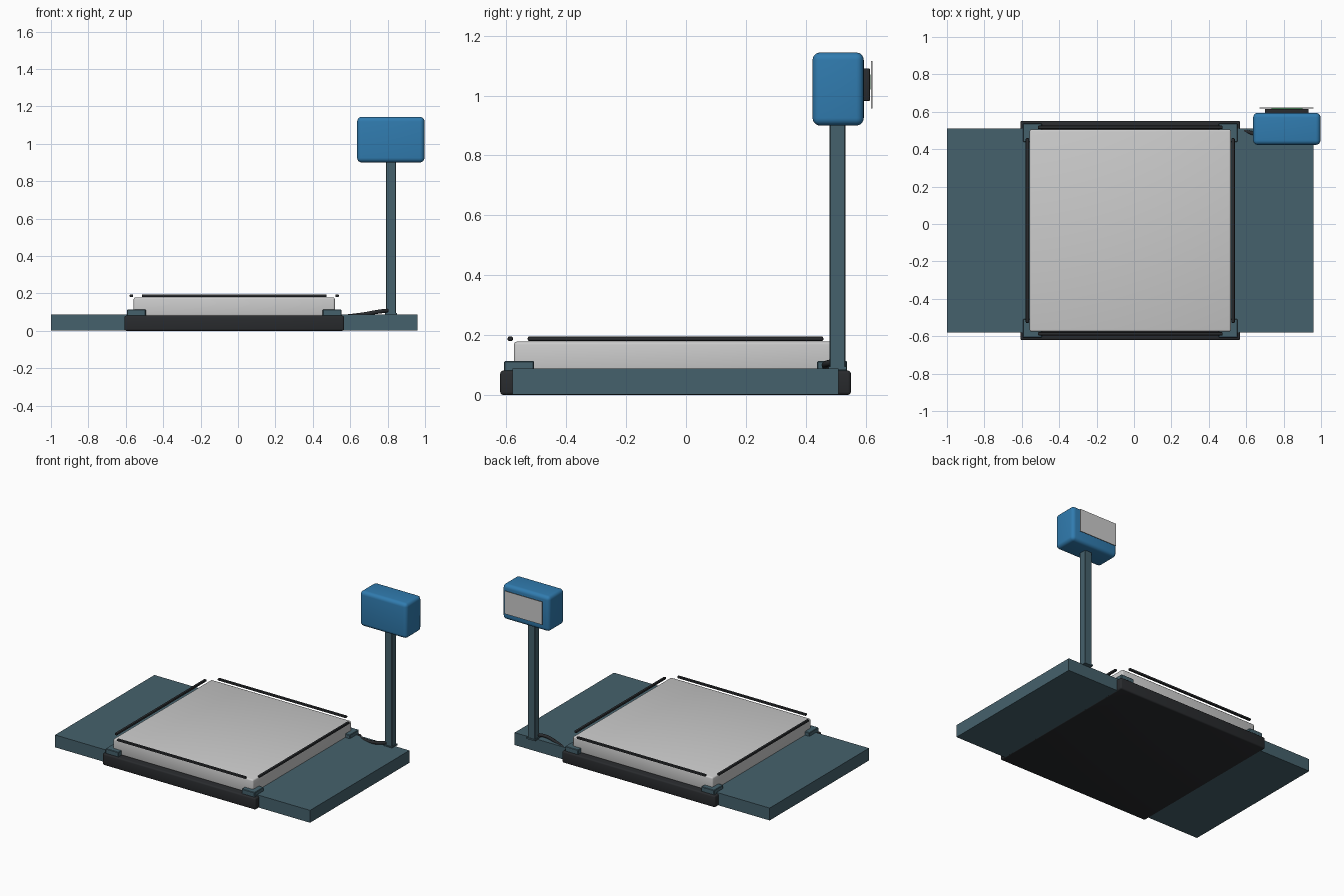
import bpy
from math import radians

if "Cube" in bpy.data.objects:
    bpy.data.objects.remove(bpy.data.objects["Cube"])


def material(name, rgb):
    m = bpy.data.materials.new(name)
    m.diffuse_color = (*rgb, 1)
    m.use_nodes = True
    m.node_tree.nodes["Principled BSDF"].inputs["Base Color"].default_value = m.diffuse_color
    return m


SLATE = material("slate_paint", (0.06, 0.12, 0.15))
BLACK = material("black_rubber", (0.022, 0.024, 0.027))
BLUE = material("blue_plastic", (0.03, 0.2, 0.43))
GREEN = material("green_display", (0.05, 0.4, 0.1))

CX, CY = -0.02, -0.035  # middle of the weighing platform


def box(name, x, y, z, mat=None, bevel=0, segments=3):
    """Box from (min, max) ranges, optionally with rounded edges."""
    r = (x, y, z)
    bpy.ops.mesh.primitive_cube_add(size=1, location=[(a + b) / 2 for a, b in r])
    ob = bpy.context.object
    ob.name = name
    ob.scale = [b - a for a, b in r]
    bpy.ops.object.transform_apply(location=False, rotation=False, scale=True)
    if mat:
        ob.data.materials.append(mat)
    if bevel:
        mod = ob.modifiers.new("rounding", 'BEVEL')
        mod.width = bevel
        mod.segments = segments
        bpy.ops.object.modifier_apply(modifier=mod.name)
        bpy.ops.object.shade_smooth_by_angle(angle=radians(35))
    return ob


def around(c, half):
    return (c - half, c + half)


# Base frame and the slabs on both sides
box("base_frame", around(CX, 0.588), around(CY, 0.586), (0, 0.081), BLACK, 0.01)
box("left_slab", (-1.0, -0.55), (-0.58, 0.51), (0.002, 0.088), SLATE)
box("right_slab", (0.51, 0.96), (-0.58, 0.51), (0.002, 0.088), SLATE)

# Weighing platform
box("weighing_platform", around(CX, 0.538), around(CY, 0.54), (0.078, 0.178), None, 0.01)

# Corner brackets and edge strips
for sx, xn in ((-1, "left"), (1, "right")):
    for sy, yn in ((-1, "front"), (1, "back")):
        box(f"{yn}_{xn}_bracket", around(CX + sx * 0.523, 0.05),
            around(CY + sy * 0.523, 0.05), (0.078, 0.113), SLATE, 0.003, 1)
    box(f"{xn}_edge_strip", around(CX + sx * 0.55, 0.009), around(CY, 0.494),
        (0.18, 0.195), BLACK, 0.005, 2)
for sy, yn in ((-1, "front"), (1, "back")):
    box(f"{yn}_edge_strip", around(CX, 0.494), around(CY + sy * 0.552, 0.009),
        (0.18, 0.195), BLACK, 0.005, 2)

# Post with its foot
box("post", (0.79, 0.845), (0.48, 0.533), (0.085, 0.91), SLATE, 0.003, 1)
box("post_foot", (0.785, 0.85), (0.476, 0.537), (0.085, 0.095), SLATE)

# Indicator head with its display on the back
box("indicator_head", (0.637, 0.997), (0.423, 0.594), (0.9, 1.144), BLUE, 0.025, 5)
box("display_housing", (0.70, 0.933), (0.585, 0.615), (0.982, 1.091), BLACK, 0.004, 2)
box("display", (0.735, 0.9), (0.612, 0.617), (1.02, 1.07), GREEN)
box("display_window", (0.67, 0.96), (0.6185, 0.6225), (0.957, 1.116))

# Cable from the platform to the post
curve = bpy.data.curves.new("cable", 'CURVE')
curve.dimensions = '3D'
curve.bevel_depth = 0.011
curve.bevel_resolution = 3
curve.use_fill_caps = True
path = [(0.59, 0.50, 0.078), (0.67, 0.475, 0.088), (0.75, 0.466, 0.102), (0.82, 0.50, 0.11)]
spline = curve.splines.new('BEZIER')
spline.bezier_points.add(len(path) - 1)
for p, co in zip(spline.bezier_points, path):
    p.co = co
    p.handle_left_type = p.handle_right_type = 'AUTO'
cable = bpy.data.objects.new("cable", curve)
bpy.context.collection.objects.link(cable)
curve.materials.append(BLACK)
